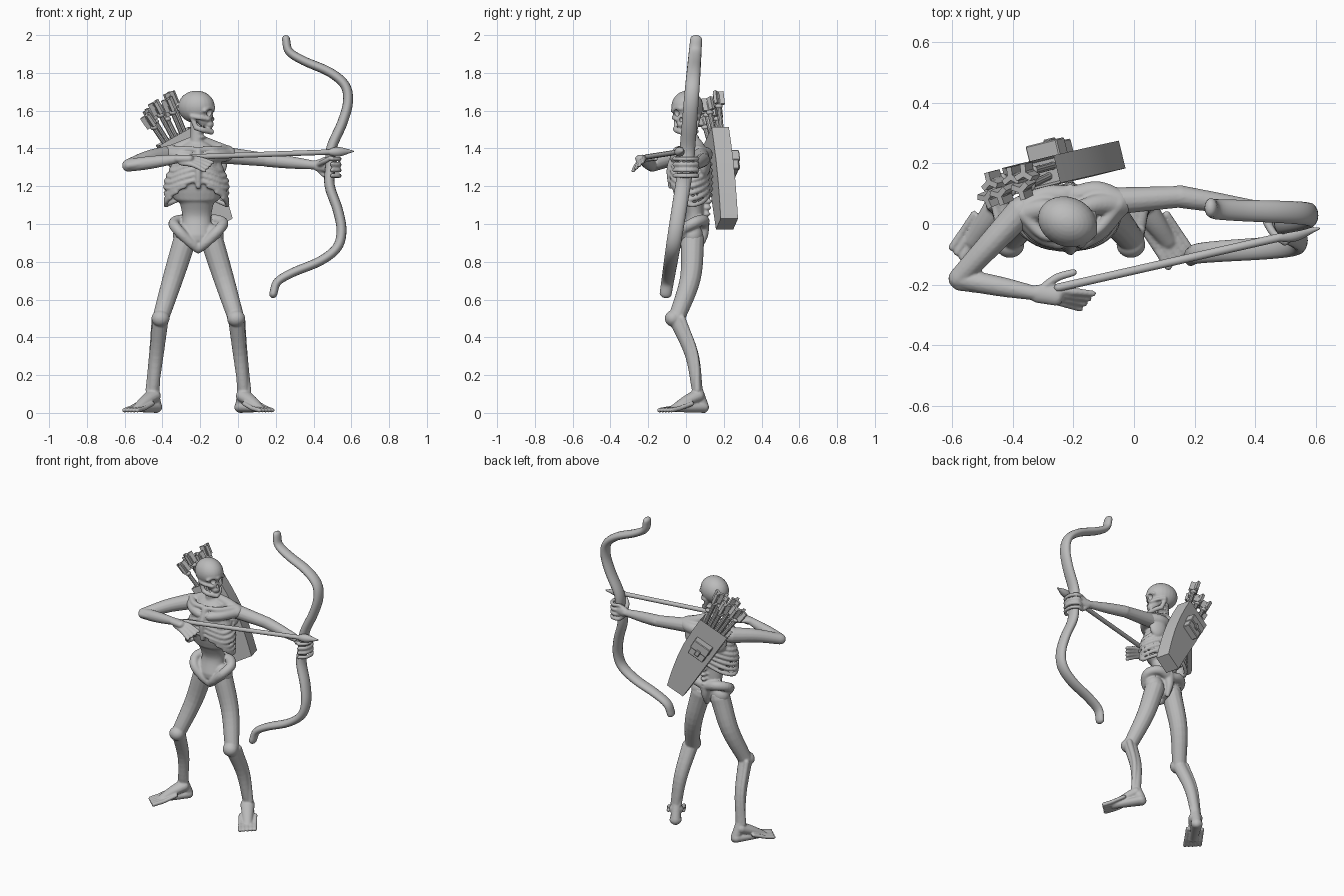
import bpy, bmesh, math
from math import sin, cos, pi
from mathutils import Vector, Matrix
from mathutils.geometry import interpolate_bezier

cube = bpy.data.objects.get("Cube")
if cube:
    bpy.data.objects.remove(cube)
grey = (.5, .5, .5, 1)
material = bpy.data.materials.new("bone_grey")
material.use_nodes = True
material.diffuse_color = grey
material.node_tree.nodes["Principled BSDF"].inputs["Base Color"].default_value = grey

def vec(x, y, z):
    return Vector((x, y, z))

sideways, depth, up = vec(1, 0, 0), vec(0, 1, 0), vec(0, 0, 1)

def loft(bm, path, start, end=None, swell=0, flat=1, ref=None, sides=14):
    """Round-ended smooth tube from radius start to end, swollen in the middle."""
    p = [path[0] * 2 - path[1]] + path + [path[-1] * 2 - path[-2]]
    s = [path[0]]
    for a, b, c, d in zip(p, p[1:], p[2:], p[3:]):
        s += interpolate_bezier(b, b + (c - a) / 6, c - (d - b) / 6, c, 6)[1:]
    last = len(s) - 1
    ref = ref or min((sideways, depth, up), key=lambda axis: sum(abs((b - a).dot(axis)) for a, b in zip(s, s[1:])))
    rings = []
    for k, c in enumerate(s):
        radius = (start + ((end or start) - start) * k / last) * (1 + swell * sin(pi * k / last))
        rings.append((c, radius, (s[min(k + 1, last)] - s[max(k - 1, 0)]).normalized()))

    def dome(c, r, t, sign):
        return [(c + t * sign * r * sin(a), r * cos(a), t) for a in (.5, 1, 1.4)]
    loops = []
    for c, r, t in dome(*rings[0], -1)[::-1] + rings + dome(*rings[-1], 1):
        u = (ref - t * ref.dot(t)).normalized()
        v = t.cross(u)
        angles = [2 * pi * k / sides for k in range(sides)]
        loops.append([bm.verts.new(c + (u * flat * cos(a) + v * sin(a)) * r) for a in angles])
    for a, b in zip(loops, loops[1:]):
        for k in range(sides):
            bm.faces.new((a[k - 1], a[k], b[k], b[k - 1]))
    bm.faces.new(loops[0])
    bm.faces.new(loops[-1])

def bone(bm, a, b, start, end=None, swell=0, sag=vec(0, 0, 0), **shape):
    loft(bm, [a, (a + b) / 2 + sag, b], start, end, swell, **shape)

def ball(bm, centre, radii, turn=0):
    m = Matrix.Translation(centre) @ Matrix.Rotation(turn, 4, "Z") @ Matrix.Diagonal((*radii, 1))
    bmesh.ops.create_uvsphere(bm, u_segments=24, v_segments=16, radius=1, matrix=m)

def block(bm, centre, size, axes):
    bmesh.ops.create_cube(bm, size=1, matrix=Matrix.Translation(centre) @ axes @ Matrix.Diagonal((*size, 1)))

def finish(name, bm, voxel=0, cutter=None, angle=60):
    """Turn a bmesh into a shaded object; a voxel size fuses its pieces."""
    bmesh.ops.recalc_face_normals(bm, faces=bm.faces)
    mesh = bpy.data.meshes.new(name)
    bm.to_mesh(mesh)
    ob = bpy.data.objects.new(name, mesh)
    bpy.context.collection.objects.link(ob)
    if voxel:
        fuse = ob.modifiers.new("fuse", "REMESH")
        fuse.mode, fuse.voxel_size = "VOXEL", voxel
        ob.modifiers.new("soften", "SMOOTH").iterations = 2
        if cutter:
            holes = ob.modifiers.new("holes", "BOOLEAN")
            holes.operation, holes.object, holes.solver = "DIFFERENCE", cutter, "EXACT"
        mesh = bpy.data.meshes.new_from_object(ob.evaluated_get(bpy.context.evaluated_depsgraph_get()))
        ob.modifiers.clear()
        ob.data = mesh
    mesh.materials.clear()
    mesh.materials.append(material)
    mesh.shade_smooth()
    mesh.set_sharp_from_angle(angle=math.radians(angle))
    return ob

# Skull, turned towards the model's left
turn = -.38
face, ear = vec(cos(turn), sin(turn), 0), vec(-sin(turn), cos(turn), 0)

def head(forward, side, height):
    return vec(-.22, .007, 1.6) + face * forward + ear * side + up * height

bm, cutters = bmesh.new(), bmesh.new()
ball(bm, head(0, 0, .02), (.1, .082, .086), turn)
ball(bm, head(.05, 0, -.04), (.042, .046, .05), turn)
ball(bm, head(.075, 0, -.073), (.022, .028, .02), turn)
for d in (-1, 1):
    hinge, corner, chin = head(0, d * .06, -.04), head(.02, d * .055, -.09), head(.085, 0, -.113)
    bone(bm, hinge, corner, .014)
    bone(bm, corner, chin, .015, sag=ear * d * .015, ref=up)
    bone(bm, head(0, d * .07, -.03), head(.08, d * .03, -.045), .011, sag=ear * d * .012)
    bone(bm, head(.07, d * .058, 0), head(.097, 0, .01), .01, sag=up * .012)
    ball(cutters, head(.096, d * .03, -.013), (.027, .02, .02), turn)
ball(cutters, head(.1, 0, -.047), (.02, .009, .015), turn)
sockets = finish("socket_cutter", cutters)
finish("skull", bm, .006, sockets)
bpy.data.objects.remove(sockets)

# Torso: core, neck, spine and breastbone
mid = -.21
centre = vec(mid - .008, .025, 0)
bm = bmesh.new()
trunk = {"ref": sideways, "sides": 24}
bone(bm, centre + up * .93, centre + up * 1.15, .058, .07, -.2, depth * .02, flat=1.5, **trunk)
bone(bm, centre + up * 1.17, centre + up * 1.38, .083, .06, .25, depth * -.006, flat=1.65, **trunk)
bone(bm, centre + up * 1.36, centre + up * 1.55, .042, .034, -.1)
for k in range(5):
    ball(bm, vec(mid, .03, 1.4 + k * .03), (.042, .04, .011))
for k in range(12):
    ball(bm, vec(mid, .1 + .02 * sin(k / 4), 1.02 + k * .033), (.02, .026, .012))
bone(bm, vec(mid, -.08, 1.2), vec(mid, -.05, 1.39), .015, .02, sag=depth * -.02)

for d in (-1, 1):
    def body(out, y, z):
        return vec(mid + d * out, y, z)

    # ribs, shorter and lower one after another
    for k in range(8):
        bulge = sin(min(k / 4, 1.2) * pi / 2)
        reach = 1 - max(0, k - 4) / 10
        rib = []
        for i in range(8):
            a = pi * (.5 - .97 * reach * i / 7)
            drop = .075 * sin(min(i / 5, 1) * pi / 2) - .02 * max(0, i - 5)
            rib.append(body((.115 + .05 * bulge) * cos(a) - d * .01,
                            .02 + (.088 + .014 * bulge) * sin(a), 1.385 - k * .03 - drop))
        loft(bm, rib, .0125, ref=up, sides=8)
    # collar bone, shoulder slope, chest muscle, upper back and shoulder blade
    joint = body(.16, .05 + .015 * d, 1.37)
    bone(bm, body(.02, -.045, 1.395), joint + up * .025, .015, .022, sag=depth * -.03)
    bone(bm, body(.02, .045, 1.44), joint, .028, .042, sag=depth * .01)
    bone(bm, body(.04, -.06, 1.35), joint, .025, .038, sag=depth * -.02)
    bone(bm, body(.02, .095, 1.37), joint + depth * .01, .034, .04, sag=depth * .02)
    ball(bm, body(.1, .1, 1.32), (.055, .028, .07), -d * .3)
    # hip crest, pubic arch and socket
    loft(bm, [body(0, .09, 1), body(.08, .09, 1.02), body(.13, .04, 1.005), body(.105, -.015, .965),
              body(.05, -.015, .91), body(0, 0, .87)], .032, .026)
    ball(bm, body(.075, .035, .94), (.06, .055, .06))
bone(bm, vec(mid, .09, 1), vec(mid, .075, .88), .035, .014, sag=depth * .01)
finish("torso_and_pelvis", bm, .0065, angle=75)

# Legs and feet, mirrored about the middle of the body
for name, d in (("left_leg", 1), ("right_leg", -1)):
    hip, knee, ankle = (vec(mid + d * x, y, z) for x, y, z in ((.07, .035, .92), (.2, -.05, .5), (.24, .06, .12)))
    out = sideways * d
    forward, across = vec(d * .55, -.83, 0), vec(d * .83, .55, 0)
    bm = bmesh.new()
    bone(bm, hip, knee, .062, .044, .04, depth * .03)
    ball(bm, knee - depth * .018, (.048, .044, .044))
    bone(bm, knee, ankle, .043, .029, .02, depth * .025)
    bone(bm, knee + out * .03 + depth * .03, ankle + out * .022, .018, swell=-.15, sag=depth * .03)
    bone(bm, knee - up * .03, ankle - out * .02, .019, .016, -.2, depth * .01)
    heel = ankle - out * .015 + depth * .03 - up * .09
    toe_line = heel + forward * .18 - up * .006
    bone(bm, ankle, heel, .03, .032)
    bone(bm, ankle - up * .03, toe_line, .036, .022, sag=up * .004, flat=1.25, ref=across)
    bone(bm, heel, toe_line, .03, .02, flat=1.25, ref=across)
    for k in range(-2, 3):
        root = toe_line + across * k * .023
        bone(bm, root - forward * .08 + up * .025, root, .012)
        bone(bm, root, root + forward * (.06 - k * .004) - up * .01, .0125)
    for v in bm.verts:
        v.co.z = max(v.co.z, 0)
    finish(name, bm, .0055)

# Left arm, stretched out to the bow grip
grip = vec(.49, 0, 1.31)
shoulder, elbow, wrist = vec(-.08, .075, 1.365), vec(.15, .09, 1.34), vec(.42, .05, 1.31)
bm = bmesh.new()
bone(bm, shoulder, elbow, .046, .036)
bone(bm, elbow, wrist, .037, .022, .1)
bone(bm, elbow + depth * .015, wrist + depth * .01, .024, .015)
bone(bm, wrist, grip + vec(-.02, .035, 0), .024, .03, flat=1.3, ref=up)
for k in range(4):
    height = up * (.035 - k * .03)
    curl = [grip + height + vec(cos(a) * .048, sin(a) * .062, 0) for a in (2.2, 1.3, .4, -.5, -1.4)]
    loft(bm, [wrist + height / 3] + curl, .0115, ref=up, sides=10)
bone(bm, wrist, grip + vec(0, -.055, .04), .015, .012, sag=depth * -.02)
finish("left_arm", bm, .0055)

# Right arm, bent at the elbow and drawing the arrow
shoulder, elbow, wrist = vec(-.37, .045, 1.365), vec(-.58, -.18, 1.31), vec(-.32, -.23, 1.345)
bm = bmesh.new()
bone(bm, shoulder, elbow, .05, .034, sag=up * .01)
bone(bm, elbow, wrist, .033, .023, .2)
bone(bm, elbow - depth * .02, wrist - depth * .01, .02, .014)
bone(bm, wrist, wrist + vec(.065, -.01, 0), .022, flat=1.4, ref=depth)
for k in range(4):
    spread = vec(-k / 70, -k / 60, -k / 70)
    bone(bm, wrist + vec(.04, .015, 0) + spread / 2, wrist + vec(.185, 0, -.02) + spread, .014, .01, .1, up * .01)
bone(bm, wrist, wrist + vec(.12, .07, 0), .015, .012, sag=depth * .015)
finish("right_arm", bm, .0055)

# Recurve bow: both limbs follow one profile, leaning slightly
def limb(d):
    profile = ((.1, .49), (.23, .54), (.34, .565), (.43, .545), (.5, .46), (.56, .32), (.61, .24), (.675, .22))
    return [vec(x + d * h / 20, (d * .12 - .04) * h, grip.z + d * h - .006) for h, x in profile]

bm = bmesh.new()
loft(bm, limb(-1)[::-1] + [grip] + limb(1), .021, swell=.3, flat=1.5, ref=depth, sides=16)
finish("bow", bm)

# Drawn arrow with a long pointed head
nock, point = vec(-.25, -.21, 1.355), vec(.61, -.015, 1.385)
bm = bmesh.new()
bone(bm, nock, nock.lerp(point, .9), .014)
bone(bm, nock.lerp(point, .85), point, .014, .004, 1.6)
finish("drawn_arrow", bm)

# Quiver: tapered slab with one bowed side and an open top
mouth, foot = vec(-.34, .16, 1.465), vec(-.09, .217, 1)
down = (foot - mouth).normalized()
wide = vec(.8, .2, .56)
wide = (wide - down * wide.dot(down)).normalized()
back = down.cross(wide) * math.copysign(1, down.cross(wide).y)
frame = Matrix((wide, back, down)).transposed().to_4x4()
outline = [mouth - wide * .1]
for t in (0, .2, .4, .6, .8, 1):
    outline.append(mouth.lerp(foot, t) + wide * (.1 + .025 * sin(pi * t) - .04 * t))
outline.append(foot - wide * .06)
bm = bmesh.new()
near, far = ([bm.verts.new(p + back * h) for p in outline] for h in (-.047, .047))
bm.faces.new(near)
bm.faces.new(far)
walls = [bm.faces.new((near[i - 1], near[i], far[i], far[i - 1])) for i in range(len(outline))]
bmesh.ops.recalc_face_normals(bm, faces=bm.faces)
bmesh.ops.inset_region(bm, faces=[walls[1]], thickness=.012)
bmesh.ops.translate(bm, verts=walls[1].verts, vec=down * .05)
finish("quiver", bm, angle=35)

# Pouch with flap and buckle on the back of the quiver
bm = bmesh.new()
pouch = mouth + down * .17 + back * .065
block(bm, pouch, (.11, .05, .11), frame)
block(bm, pouch - down * .025 + back * .006, (.12, .056, .06), frame)
block(bm, pouch + down * .01 + back * .034, (.03, .014, .04), frame)
bmesh.ops.bevel(bm, geom=bm.edges[:], offset=.004, segments=1, affect="EDGES")
finish("quiver_pouch", bm, angle=30)

# Spare arrows fanned out of the quiver
for i in range(6):
    spread, row = i - 2.5, i % 2 - .5
    base = mouth + down * .06 + wide * spread * .024 + back * row * .03
    tip = mouth - down * (.17 + .02 * (i % 3)) + wide * spread * .036 + back * (row * .05 - .015)
    along = (tip - base).normalized()
    bm = bmesh.new()
    bone(bm, base, tip - along * .01, .013, sides=10)
    ball(bm, tip - along * .075, (.02, .02, .014))
    for k in range(3):
        axes = along.to_track_quat("Z", "Y").to_matrix().to_4x4() @ Matrix.Rotation(k * 2 * pi / 3 + i, 4, "Z")
        block(bm, tip - along * .03 + axes @ vec(.016, 0, 0), (.034, .018, .07), axes)
    finish("spare_arrow_%d" % (i + 1), bm, angle=35)
